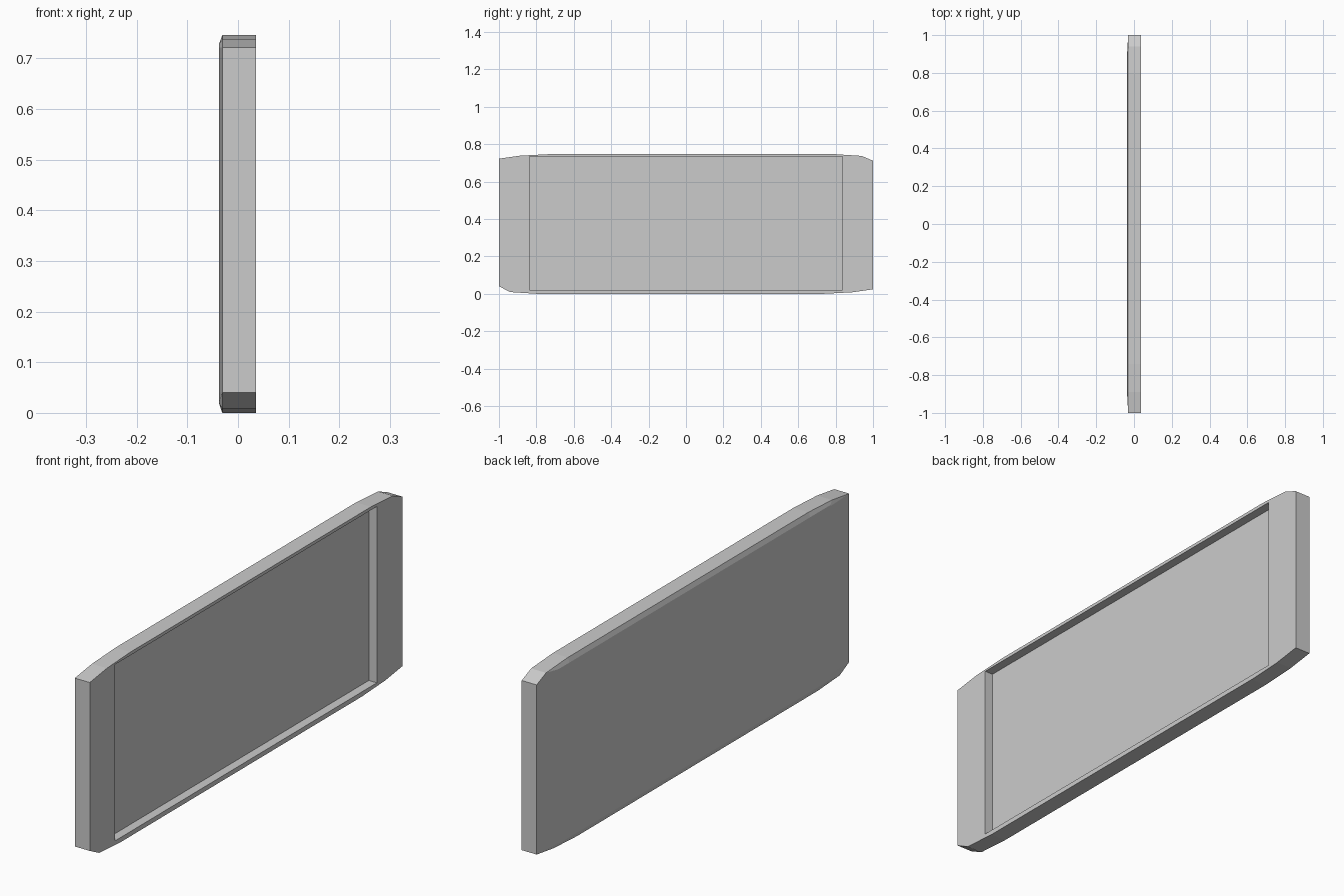
import bpy, bmesh

if "Cube" in bpy.data.objects:
    bpy.data.objects.remove(bpy.data.objects["Cube"])

HEIGHT = 0.746
FRONT_X, EDGE_X, BACK_X = 0.036, -0.031, -0.038


def clamp(v, lo, hi):
    return max(lo, min(hi, v))


# Outline (y, z): upper half, then the same half rotated 180 degrees
half = [(1.0, 0.711), (0.94, 0.737), (0.8, 0.746),
        (-0.74, 0.746), (-0.89, 0.738), (-1.0, 0.722)]
half[-1] = (-1.0, 0.722)
outline = half + [(-y, HEIGHT - z) for y, z in half]
outline[5] = (-1.0, 0.722)
outline[6] = (-1.0, 0.04)

# Panel body: straight rim with a shallow chamfered back face
bm = bmesh.new()
front = [bm.verts.new((FRONT_X, y, z)) for y, z in outline]
edge = [bm.verts.new((EDGE_X, y, z)) for y, z in outline]
back = [bm.verts.new((BACK_X, clamp(y, -0.87, 0.87), clamp(z, 0.02, 0.727)))
        for y, z in outline]
bm.faces.new(front)
bm.faces.new(back[::-1])
n = len(outline)
for ring_a, ring_b in ((front, edge), (edge, back)):
    for i in range(n):
        j = (i + 1) % n
        bm.faces.new((ring_a[i], ring_b[i], ring_b[j], ring_a[j]))
bmesh.ops.remove_doubles(bm, verts=bm.verts[:], dist=0.0001)
bmesh.ops.recalc_face_normals(bm, faces=bm.faces[:])
mesh = bpy.data.meshes.new("recessed_panel")
bm.to_mesh(mesh)
bm.free()
panel = bpy.data.objects.new("recessed_panel", mesh)
bpy.context.collection.objects.link(panel)

# Rectangular recess in the +x face
RECESS_X = 0.0
bpy.ops.mesh.primitive_cube_add(size=1, location=((RECESS_X + 0.1) / 2, 0, 0.376))
cutter = bpy.context.object
cutter.name = "recess_cutter"
cutter.scale = (0.1 - RECESS_X, 1.674, 0.714)
cutter.hide_render = True

cut = panel.modifiers.new("recess", 'BOOLEAN')
cut.operation = 'DIFFERENCE'
cut.solver = 'EXACT'
cut.object = cutter
bpy.context.view_layer.objects.active = panel
bpy.ops.object.modifier_apply(modifier=cut.name)
bpy.data.objects.remove(cutter)
